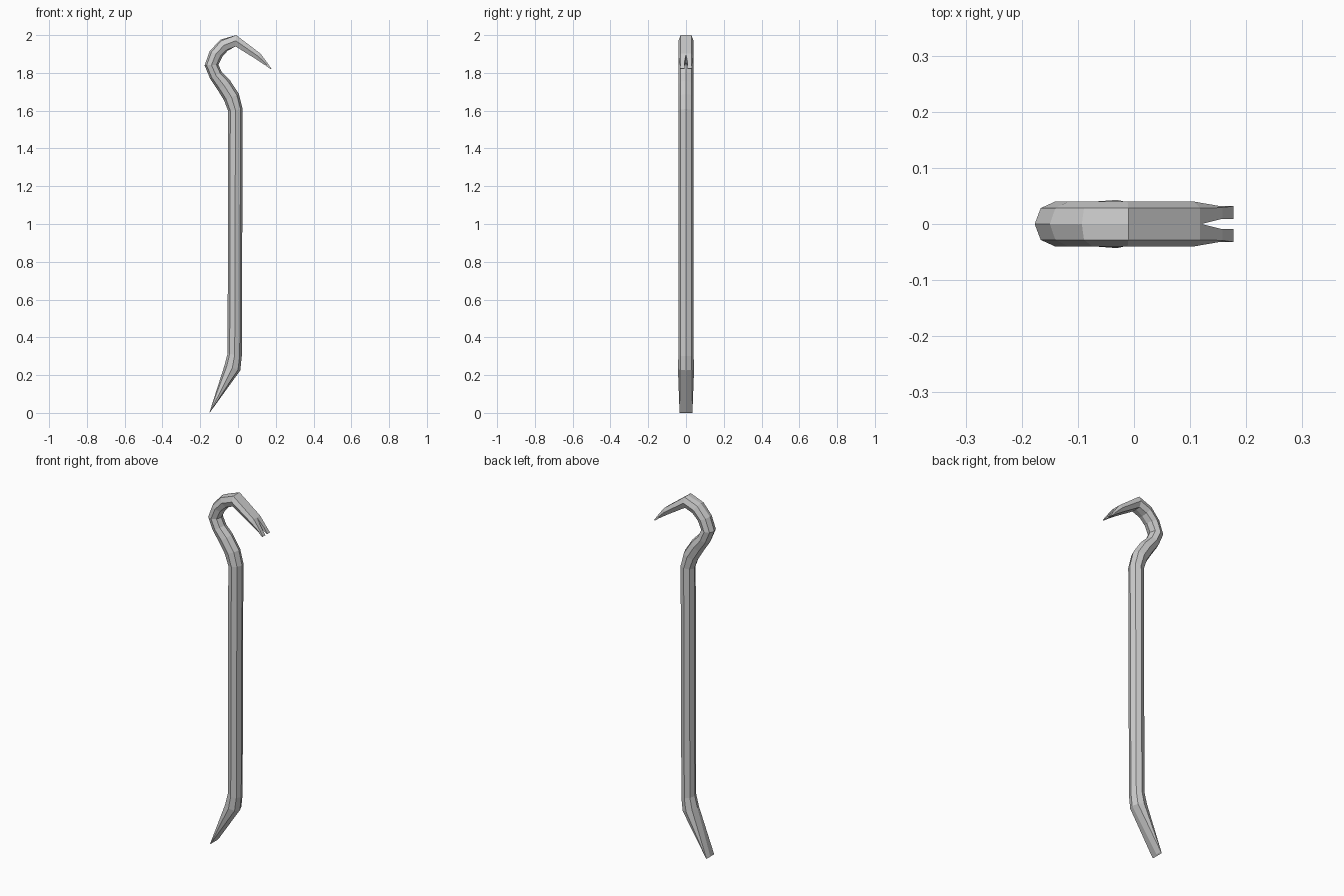
import bpy, bmesh, math
from mathutils import Vector

if "Cube" in bpy.data.objects:
    bpy.data.objects.remove(bpy.data.objects["Cube"])

# Stations along the bar: outer x,z, inner x,z, half width, flatness, squareness
STATIONS = [
    (-.152, .000, -.146, .006, .034, 1, 1),
    (-.072, .250, .012, .225, .043, 0, 0),
    (-.055, .315, .020, .300, .040, 0, 0),
    (-.052, 1.598, .025, 1.608, .040, 0, 0),
    (-.074, 1.655, .005, 1.688, .040, 0, 0),
    (-.108, 1.710, -.042, 1.760, .040, 0, 0),
    (-.148, 1.770, -.085, 1.803, .040, 0, 0),
    (-.177, 1.840, -.104, 1.843, .040, 0, 0),
    (-.150, 1.915, -.083, 1.886, .040, 0, 0),
    (-.093, 1.976, -.055, 1.917, .040, .3, 0),
    (-.010, 2.000, -.013, 1.940, .040, 1, 0),
    (.118, 1.903, .095, 1.873, .040, 1, 0),
    (.158, 1.850, .148, 1.838, .032, 1, .7),
    (.177, 1.822, .172, 1.820, .032, 1, 1),
]


def mesh_object(name, bm):
    bmesh.ops.recalc_face_normals(bm, faces=bm.faces[:])
    me = bpy.data.meshes.new(name)
    bm.to_mesh(me)
    bm.free()
    ob = bpy.data.objects.new(name, me)
    bpy.context.collection.objects.link(ob)
    return ob


def ring(bm, ox, oz, ix, iz, hw, flat, square):
    out, inn = Vector((ox, 0, oz)), Vector((ix, 0, iz))
    verts = []
    for k in range(8):
        c, s = math.cos(k * math.pi / 4), math.sin(k * math.pi / 4)
        if k % 2:
            c += (math.copysign(1, c) - c) * flat
            s += (math.copysign(1, s) - s) * square
        verts.append(bm.verts.new((out + inn) / 2 + (out - inn) / 2 * c + Vector((0, hw * s, 0))))
    return verts


# Octagonal bar with chisel foot and hooked head
bm = bmesh.new()
rings = [ring(bm, *s) for s in STATIONS]
for a, b in zip(rings, rings[1:]):
    for k in range(8):
        j = (k + 1) % 8
        bm.faces.new((a[k], a[j], b[j], b[k]))
bm.faces.new(rings[0])
bm.faces.new(rings[-1])
bar = mesh_object("pry_bar", bm)

# Nail-pulling notch in the claw
bm = bmesh.new()
outline = [(.12, 0), (.156, .009), (.25, .009), (.25, -.009), (.156, -.009)]
face = bm.faces.new([bm.verts.new((x, y, 1.7)) for x, y in outline])
top = bmesh.ops.extrude_face_region(bm, geom=[face])["geom"]
bmesh.ops.translate(bm, vec=(0, 0, .4), verts=[v for v in top if isinstance(v, bmesh.types.BMVert)])
cutter = mesh_object("notch_cutter", bm)
cutter.hide_render = True
cutter.hide_viewport = False
cutter.display_type = 'WIRE'

mod = bar.modifiers.new("claw_notch", 'BOOLEAN')
mod.operation = 'DIFFERENCE'
mod.solver = 'EXACT'
mod.object = cutter
bpy.context.view_layer.objects.active = bar
bpy.ops.object.modifier_apply(modifier=mod.name)
bpy.data.objects.remove(cutter)
